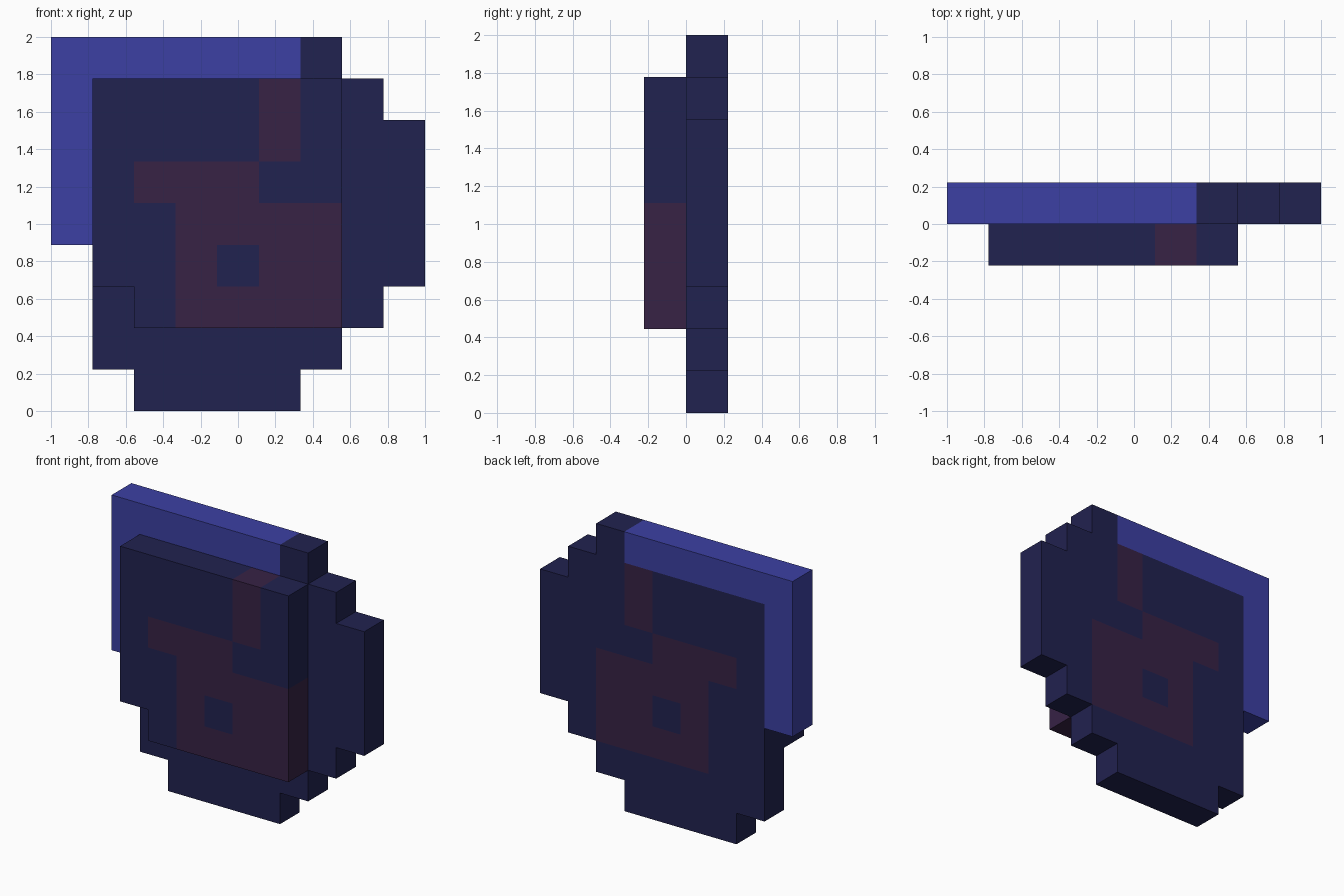
import bpy, bmesh
from mathutils import Vector

if "Cube" in bpy.data.objects:
    bpy.data.objects.remove(bpy.data.objects["Cube"])

U = 2 / 9  # one block

# Colour of each column/row cell, top row first: B blue, D dark, R red
PATTERN = ["BBBBBBD..",
           "BDDDDRDD.",
           "BDDDDRDDD",
           "BDRRRDDDD",
           "BDDRRRRDD",
           "DDDRDRRDD".replace("D", ".", 1),
           ".DDRRRRD.",
           ".DDDDDD..",
           "..DDDD..."]

PARTS = {"B": ("blue_rim", "bright blue", (0.045, 0.051, 0.366, 1)),
         "D": ("navy_body", "dark navy", (0.0152, 0.016, 0.080, 1)),
         "R": ("plum_marking", "dark plum", (0.038, 0.016, 0.060, 1))}

# Layer 1 is the back plate, layer 0 the smaller raised front plate
cells = {}
for row, line in enumerate(PATTERN):
    for i, c in enumerate(line):
        k = 8 - row
        if c == ".":
            continue
        cells[i, 1, k] = c
        if 1 <= i <= 6 and 2 <= k <= 7 and (i, k) != (1, 2):
            cells[i, 0, k] = c


def build_part(letter):
    """Outer skin of all blocks of one colour, merged into flat faces."""
    name, colour, rgba = PARTS[letter]
    bm = bmesh.new()
    for cell, c in cells.items():
        if c != letter:
            continue
        for axis in range(3):
            for side in (0, 1):
                near = list(cell)
                near[axis] += 2 * side - 1
                if tuple(near) in cells:
                    continue
                a, b = (axis + 1) % 3, (axis + 2) % 3
                quad = []
                for da, db in ((0, 0), (1, 0), (1, 1), (0, 1)):
                    p = list(cell)
                    p[axis] += side
                    p[a] += da
                    p[b] += db
                    quad.append(bm.verts.new(Vector((p[0] * U - 1, (p[1] - 1) * U, p[2] * U))))
                bm.faces.new(quad if side else quad[::-1])
    bmesh.ops.remove_doubles(bm, verts=bm.verts, dist=1e-4)
    mesh = bpy.data.meshes.new(name)
    bm.to_mesh(mesh)
    bm.free()
    mat = bpy.data.materials.new(colour)
    mat.diffuse_color = rgba
    mat.use_nodes = True
    mat.node_tree.nodes["Principled BSDF"].inputs["Base Color"].default_value = mat.diffuse_color
    mesh.materials.append(mat)
    bpy.context.collection.objects.link(bpy.data.objects.new(name, mesh))


for letter in PARTS:
    build_part(letter)
